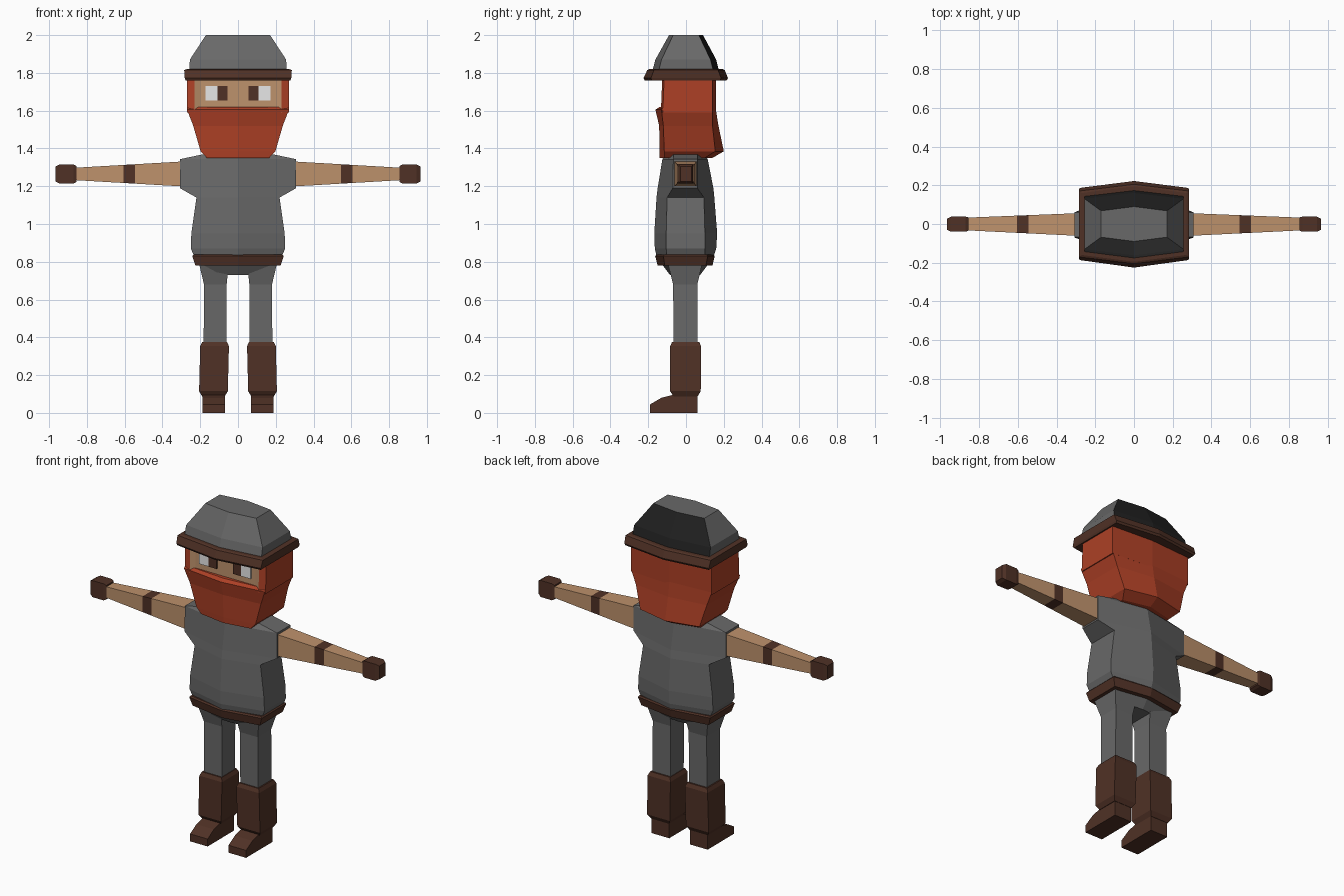
import bpy, bmesh


def material(name, rgb):
    m = bpy.data.materials.new(name)
    m.diffuse_color = (*rgb, 1)
    return m


GREY = material("grey cloth", (0.138, 0.138, 0.138))
BLACK = material("black cloth", (0.015, 0.015, 0.015))
BROWN = material("dark leather", (0.08, 0.031, 0.019))
RED = material("red hair", (0.418, 0.051, 0.019))
SKIN = material("skin", (0.515, 0.287, 0.15))
WHITE = material("eye white", (0.8, 0.8, 0.8))


def loft(name, rings, *mats, rule=None):
    """Skin matching rings of points and cap both ends; rule picks a slot per face."""
    bm = bmesh.new()
    vs = [[bm.verts.new(p) for p in r] for r in rings]
    n = len(vs[0])
    for a, b in zip(vs, vs[1:]):
        for i in range(n):
            j = (i + 1) % n
            bm.faces.new((a[i], a[j], b[j], b[i]))
    bm.faces.new(vs[0])
    bm.faces.new(vs[-1])
    bmesh.ops.recalc_face_normals(bm, faces=bm.faces)
    if rule:
        for f in bm.faces:
            f.material_index = rule(f.calc_center_median(), f.normal)
    me = bpy.data.meshes.new(name)
    bm.to_mesh(me)
    bm.free()
    for m in mats:
        me.materials.append(m)
    ob = bpy.data.objects.new(name, me)
    bpy.context.collection.objects.link(ob)
    return ob


def hexa(z, x, fc, fm, bc, bm_):
    """Six-sided level ring: front corner/middle and back corner/middle depths."""
    return [(-x, fc, z), (0, fm, z), (x, fc, z), (x, bc, z), (0, bm_, z), (-x, bc, z)]


def rect_z(z, x0, x1, y0, y1):
    return [(x0, y0, z), (x1, y0, z), (x1, y1, z), (x0, y1, z)]


def rect_x(x, y0, y1, z0, z1):
    return [(x, y0, z0), (x, y1, z0), (x, y1, z1), (x, y0, z1)]


# Tunic with short sleeve stubs
loft("tunic", [
    hexa(0.825, 0.23, -0.10, -0.155, 0.10, 0.145),
    hexa(0.87, 0.25, -0.105, -0.165, 0.10, 0.16),
    hexa(0.95, 0.247, -0.105, -0.168, 0.10, 0.165),
    hexa(1.14, 0.22, -0.10, -0.156, 0.095, 0.15),
    hexa(1.19, 0.308, -0.07, -0.15, 0.06, 0.145),
    hexa(1.343, 0.308, -0.067, -0.125, 0.06, 0.115),
    hexa(1.368, 0.19, -0.065, -0.11, 0.06, 0.10)], GREY)

# Belt
loft("belt", [
    hexa(0.78, 0.225, -0.112, -0.15, 0.105, 0.14),
    hexa(0.83, 0.242, -0.12, -0.163, 0.115, 0.152),
    hexa(0.838, 0.235, -0.115, -0.155, 0.11, 0.145)], BROWN)

# Pelvis
loft("pelvis", [
    hexa(0.73, 0.15, -0.07, -0.085, 0.06, 0.075),
    hexa(0.79, 0.205, -0.095, -0.13, 0.085, 0.12)], GREY)

for s, side in ((1, "left"), (-1, "right")):
    # Trouser leg
    loft(side + "_leg", [
        rect_z(0.33, s * 0.062, s * 0.182, -0.066, 0.06),
        rect_z(0.68, s * 0.06, s * 0.18, -0.068, 0.06),
        rect_z(0.785, s * 0.05, s * 0.205, -0.095, 0.085)], GREY)
    # Boot shaft
    loft(side + "_boot", [
        rect_z(0.088, s * 0.07, s * 0.19, -0.066, 0.062),
        rect_z(0.115, s * 0.054, s * 0.206, -0.084, 0.078),
        rect_z(0.353, s * 0.048, s * 0.2, -0.084, 0.08),
        rect_z(0.375, s * 0.058, s * 0.19, -0.074, 0.07)], BROWN)
    # Shoe
    shoe = [(-0.19, 0), (0.06, 0), (0.06, 0.1), (-0.07, 0.095), (-0.13, 0.08), (-0.19, 0.045)]
    loft(side + "_shoe", [[(s * x, y, z) for y, z in shoe] for x in (0.07, 0.187)], BROWN)
    # Bare arm with a wristband set into its faces
    stations = []
    for x in (0.29, 0.545, 0.605, 0.87):
        t = (x - 0.31) / 0.55
        stations.append(rect_x(s * x, -0.06 + 0.027 * t, 0.055 - 0.022 * t,
                               1.2 + 0.032 * t, 1.33 - 0.032 * t))
    loft(side + "_arm", stations, SKIN, BROWN,
         rule=lambda c, n: int(0.55 < abs(c.x) < 0.6))
    # Glove
    loft(side + "_glove", [
        rect_x(s * 0.855, -0.034, 0.034, 1.223, 1.307),
        rect_x(s * 0.87, -0.04, 0.038, 1.215, 1.315),
        rect_x(s * 0.945, -0.04, 0.038, 1.215, 1.315),
        rect_x(s * 0.965, -0.03, 0.028, 1.225, 1.305)], BROWN)
    # Eye plates
    for name, x0, x1, mat in (("eye_white", 0.108, 0.172, WHITE), ("pupil", 0.055, 0.108, BROWN)):
        loft(f"{side}_{name}", [rect_x(s * x, -0.125, -0.118, 1.655, 1.73)
                                for x in (x0, x1)], mat)


def head_ring(z, dy):
    """Upper head outline with the face slightly sunk between the side locks."""
    half = [(0.2, -0.118), (0.23, -0.125 - dy), (0.27, -0.115 - dy), (0.27, 0.14)]
    return ([(x, y, z) for x, y in half] + [(0, 0.158, z)]
            + [(-x, y, z) for x, y in reversed(half)])


# Head: skin between the locks, hair elsewhere
loft("head", [head_ring(1.59, 0.008), head_ring(1.79, 0)], RED, SKIN,
     rule=lambda c, n: int(c.y < -0.1 and abs(c.x) < 0.225))

# Beard and lower hair
loft("beard", [
    hexa(1.35, 0.165, -0.115, -0.14, 0.10, 0.14),
    hexa(1.385, 0.198, -0.115, -0.14, 0.155, 0.2),
    hexa(1.52, 0.237, -0.12, -0.142, 0.14, 0.172),
    hexa(1.605, 0.27, -0.13, -0.162, 0.14, 0.158),
    hexa(1.62, 0.268, -0.118, -0.14, 0.14, 0.157)], RED)

# Hat brim
loft("hat_brim", [
    hexa(1.76, 0.278, -0.18, -0.218, 0.18, 0.215),
    hexa(1.772, 0.282, -0.186, -0.225, 0.186, 0.222),
    hexa(1.815, 0.285, -0.17, -0.205, 0.17, 0.205),
    hexa(1.82, 0.27, -0.16, -0.195, 0.16, 0.195)], BROWN)

# Hat crown, with black back panels
loft("hat_crown", [
    hexa(1.81, 0.257, -0.145, -0.178, 0.145, 0.175),
    hexa(1.87, 0.255, -0.13, -0.162, 0.13, 0.16),
    hexa(2.0, 0.17, -0.068, -0.09, 0.068, 0.09)], GREY, BLACK,
    rule=lambda c, n: int(n.y > 0.5))
